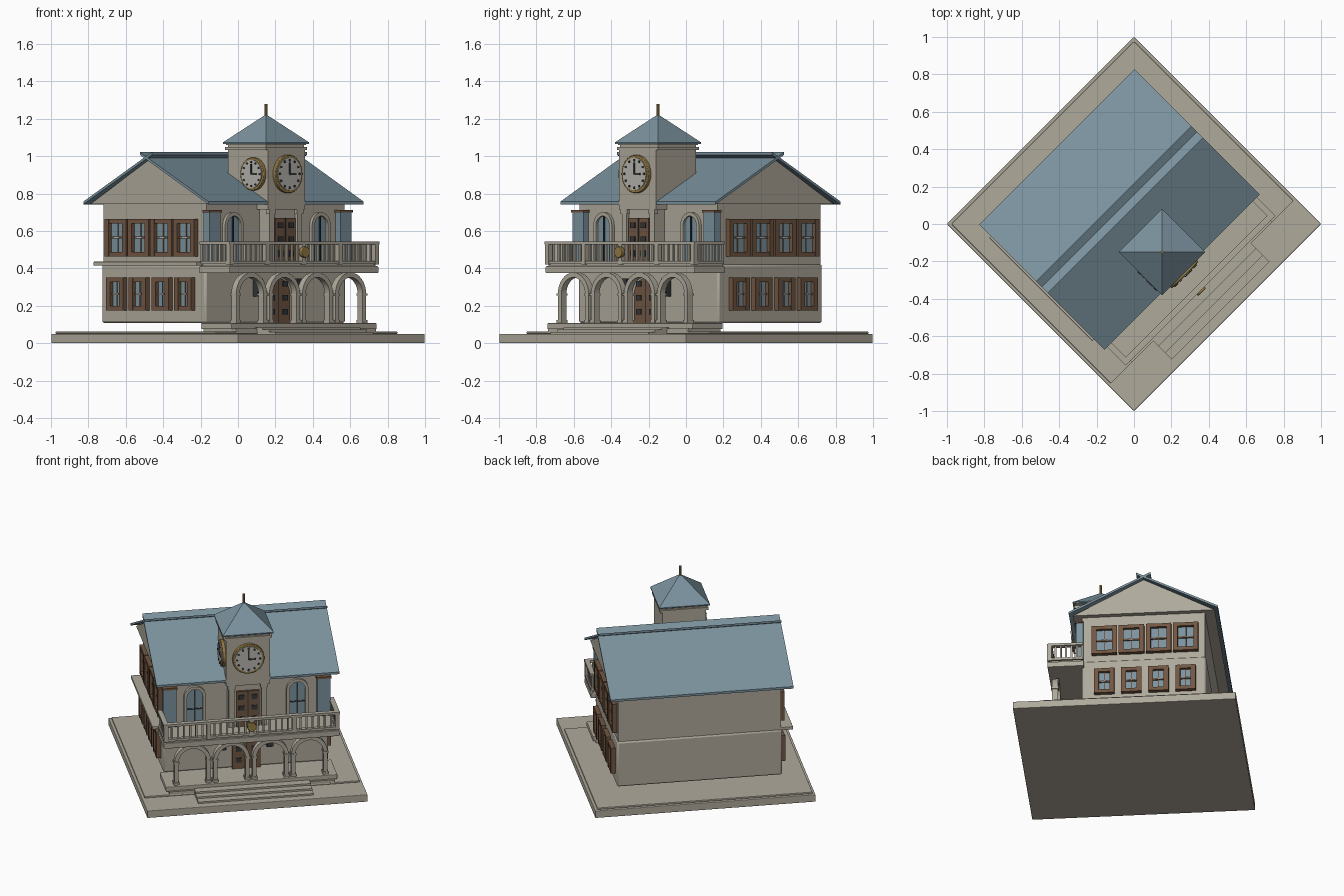
import bpy, bmesh, math
from mathutils import Matrix

if "Cube" in bpy.data.objects:
    bpy.data.objects.remove(bpy.data.objects["Cube"])

TURN = Matrix.Rotation(math.radians(45), 4, 'Z')   # house stands diagonally on its frame


def material(name, r, g, b):
    m = bpy.data.materials.new(name)
    m.diffuse_color = (r, g, b, 1)
    m.use_nodes = True
    m.node_tree.nodes["Principled BSDF"].inputs["Base Color"].default_value = m.diffuse_color
    return m


STONE = material("stone", .43, .40, .33)
SLATE = material("slate_blue", .20, .29, .345)
WOOD = material("brown_wood", .17, .095, .055)
DARK = material("dark_iron", .035, .038, .042)
GOLD = material("old_gold", .30, .20, .06)
DIAL = material("dial_grey", .48, .47, .43)

# wall-facing frames: (along wall, outward distance, height) -> house coordinates
SIDES = {
    "front": lambda a, d, z: (a, -d, z),
    "left": lambda a, d, z: (-d, a, z),
    "right": lambda a, d, z: (d, a, z),
}


class Part:
    """One named object collected from several solids of one material."""

    def __init__(self, name, mat):
        self.name, self.mat, self.bm = name, mat, bmesh.new()

    def loft(self, rings):
        vs = [[self.bm.verts.new(p) for p in r] for r in rings]
        n = len(vs[0])
        self.bm.faces.new(vs[0])
        self.bm.faces.new(vs[-1][::-1])
        for a, b in zip(vs, vs[1:]):
            for i in range(n):
                self.bm.faces.new((a[i], b[i], b[(i + 1) % n], a[(i + 1) % n]))
        return self

    def box(self, x0, x1, y0, y1, z0, z1):
        base = [(x0, y0), (x1, y0), (x1, y1), (x0, y1)]
        return self.loft([[(x, y, z) for x, y in base] for z in (z0, z1)])

    def plate(self, side, pts, d0, d1):
        f = SIDES[side]
        return self.loft([[f(a, d, z) for a, z in pts] for d in (d0, d1)])

    def panel(self, side, a0, a1, d0, d1, z0, z1):
        return self.plate(side, [(a0, z0), (a1, z0), (a1, z1), (a0, z1)], d0, d1)

    def done(self, bevel=0, smooth=False):
        bmesh.ops.recalc_face_normals(self.bm, faces=self.bm.faces)
        self.bm.transform(TURN)
        me = bpy.data.meshes.new(self.name)
        self.bm.to_mesh(me)
        self.bm.free()
        me.materials.append(self.mat)
        ob = bpy.data.objects.new(self.name, me)
        bpy.context.collection.objects.link(ob)
        if bevel:
            mod = ob.modifiers.new("soft_edges", 'BEVEL')
            mod.width, mod.segments = bevel, 2
        if smooth:
            bpy.context.view_layer.objects.active = ob
            ob.select_set(True)
            bpy.ops.object.shade_smooth_by_angle(angle=math.radians(35))
            ob.select_set(False)
        return ob


def arc(c, zc, r, n=16, full=False):
    span = 2 * math.pi if full else math.pi
    return [(c + r * math.cos(span * i / n), zc + r * math.sin(span * i / n))
            for i in range(n if full else n + 1)]


def arch_shape(c, z0, zc, r):
    return [(c + r, z0)] + arc(c, zc, r) + [(c - r, z0)]


def arch_band(c, z0, zc, ro, ri):
    return arch_shape(c, z0, zc, ro) + arch_shape(c, z0, zc, ri)[::-1]


# --- ground, porch and steps
Part("ground_slab", STONE).box(-.707, .707, -.707, .707, 0, .05).done(.004)
Part("paving", STONE).box(-.69, .69, -.516, .69, .05, .062).done(.003)
Part("porch_floor", STONE).box(-.55, .55, -.50, -.27, .075, .108).done(.004)
Part("porch_footing", STONE).box(-.53, .53, -.515, -.27, .055, .08).done()
steps = Part("steps", STONE)
for i in range(3):
    steps.box(-.37, .37, -.655 + .05 * i, -.5, .05, .061 + .012 * i)
steps.done()

# --- walls
Part("lower_walls", STONE).box(-.53, .53, -.285, .503, .108, .422).done(.012, True)
Part("upper_walls", STONE).box(-.523, .523, -.283, .495, .42, .76).done()
Part("side_ledge", STONE).box(-.60, -.50, -.285, .495, .415, .436).done(.003)

# --- roof: two slabs that cross at the ridge, over a gabled attic
RIDGE, EAVE = .11, .473
attic = Part("attic_gable", STONE)
attic.loft([[(x, RIDGE - .45, .745), (x, RIDGE + .45, .745), (x, RIDGE, .985)] for x in (-.555, .555)])
attic.done()
for name, s in (("front_roof", -1), ("back_roof", 1)):
    low, high = RIDGE + s * EAVE, RIDGE - s * .045
    Part(name, SLATE).loft([[(x, low, .742), (x, low, .757), (x, high, 1.022), (x, high, 1.007)]
                            for x in (-.587, .587)]).done()

# --- clock tower
Part("tower_shaft", STONE).box(-.14, .14, -.366, -.065, .715, 1.035).done()
Part("tower_bay", STONE).box(-.12, .12, -.345, -.27, .42, .72).done()
pil = Part("tower_pilasters", STONE)
for s in (-1, 1):
    pil.box(s * .105 - .018, s * .105 + .018, -.362, -.34, .42, .70)
    pil.box(s * .105 - .024, s * .105 + .024, -.366, -.34, .69, .72)
pil.done()
CY = -.212
cornice = Part("tower_cornice", STONE)
for h, z0, z1 in ((.155, 1.033, 1.05), (.143, 1.05, 1.068), (.152, 1.06, 1.072)):
    cornice.box(-h, h, CY - h, CY + h, z0, z1)
cornice.done()
spread = [(-1, -1), (1, -1), (1, 1), (-1, 1)]
Part("tower_roof", SLATE).loft([[(x * h, CY + y * h, z) for x, y in spread]
                                for h, z in ((.163, 1.066), (.163, 1.074), (.004, 1.22))]).done()
Part("spire", GOLD).loft([[(x, CY + y, z) for x, y in arc(0, 0, .008, 8, True)]
                          for z in (1.2, 1.28)]).done()


# --- clocks showing three o'clock
def clock(side, c, z, r, d):
    Part("clock_rim", GOLD).plate(side, arc(c, z, r, 32, True), d, d + .022).done(.003, True)
    Part("clock_dial", DIAL).plate(side, arc(c, z, r * .86, 32, True), d, d + .027).done()
    marks = Part("clock_hands", DARK)
    marks.panel(side, c - .005, c + .005, d + .02, d + .032, z, z + r * .6)
    turn = -1 if side == "left" else 1
    marks.panel(side, *sorted((c, c + turn * r * .45)), d + .02, d + .032, z - .005, z + .005)
    for i in range(12):
        a = math.pi * i / 6
        marks.plate(side, arc(c + r * .73 * math.cos(a), z + r * .73 * math.sin(a), r * .075, 6, True),
                    d + .02, d + .031)
    marks.done()


clock("front", 0, .905, .102, .364)
clock("left", -.265, .905, .088, .138)


# --- sash windows on both gable ends
def sash_window(side, c, w, z0, z1, wall):
    b, zm = .03, (z0 + z1) / 2
    frame = Part("window_frame", WOOD)
    for s in (-1, 1):
        frame.panel(side, c + s * (w - b / 2) - b / 2, c + s * (w - b / 2) + b / 2, wall - .01, wall + .03, z0, z1)
    frame.panel(side, c - w, c + w, wall - .01, wall + .028, z0, z0 + b * .8)
    frame.panel(side, c - w, c + w, wall - .01, wall + .028, z1 - b * .8, z1)
    frame.done()
    Part("window_glass", SLATE).panel(side, c - w + b, c + w - b, wall - .01, wall + .008, z0 + .02, z1 - .02).done()
    bars = Part("window_bars", WOOD)
    bars.panel(side, c - w + b, c + w - b, wall, wall + .016, zm - .006, zm + .006)
    bars.panel(side, c - .003, c + .003, wall, wall + .012, z0 + .02, z1 - .02)
    bars.done()
    Part("window_latch", DIAL).panel(side, c - .02, c + .02, wall, wall + .02, zm - .003, zm + .004).done()


for side in ("left", "right"):
    for i in range(4):
        c = .117 + .172 * (i - 1.5)
        sash_window(side, c, .08, .465, .665, .523)
        sash_window(side, c, .064, .175, .352, .53)

# --- arched windows and corner panels on the upper front
for s in (-1, 1):
    c = s * .329
    Part("arched_frame", STONE).plate("front", arch_band(c, .44, .63, .07, .05), .28, .302).done()
    Part("arched_glass", SLATE).plate("front", arch_shape(c, .44, .63, .052), .28, .288).done()
    bars = Part("arched_bars", DARK)
    bars.panel("front", c - .004, c + .004, .28, .294, .44, .68)
    bars.panel("front", c - .05, c + .05, .28, .293, .536, .544)
    bars.done()
    c = s * .495
    Part("corner_panel", SLATE).panel("front", c - .042, c + .042, .275, .322, .44, .705).done()
    Part("corner_cap", WOOD).panel("front", c - .048, c + .048, .275, .327, .70, .713).done()


# --- double doors with iron panels
def door(name, w, z0, z1, d, arched):
    shape = arch_shape(0, z0, z1 - w, w) if arched else [(w, z0), (w, z1), (-w, z1), (-w, z0)]
    Part(name, WOOD).plate("front", shape, d - .03, d + .012).done()
    iron = Part(name + "_panels", DARK)
    for s in (-1, 1):
        for i in range(3):
            z = z0 + .045 + i * .075
            iron.panel("front", s * w * .55 - .018, s * w * .55 + .018, d, d + .018, z, z + .03)
    iron.panel("front", -.003, .003, d, d + .015, z0, z1)
    iron.done()


door("balcony_door", .075, .42, .67, .348, False)
door("entrance_door", .09, .108, .35, .292, True)
lamps = Part("wall_lamps", DARK)
for s in (-1, 1):
    lamps.panel("front", s * .15 - .02, s * .15 + .02, .28, .32, .25, .345)
lamps.done()

# --- arcade under the balcony
arcade = Part("arcade", STONE)
feet = Part("arcade_feet", STONE)
for c in (-.375, -.125, .125, .375):
    arcade.plate("front", arch_band(c, .108, .262, .116, .09), .44, .478)
    for s in (-1, 1):
        a = c + s * .103
        feet.panel("front", a - .018, a + .018, .435, .483, .108, .125)
        feet.panel("front", a - .018, a + .018, .435, .483, .255, .267)
arcade.done(smooth=True)
feet.done()

# --- balcony with railing
Part("balcony_floor", STONE).box(-.563, .563, -.50, -.27, .375, .412).done(.004)
Part("balcony_edge", STONE).box(-.55, .55, -.488, -.27, .41, .425).done()
rail = Part("balcony_rail", STONE)
for z0, z1, h in ((.424, .44, .013), (.527, .543, .016)):
    rail.box(-.55 - h, .55 + h, -.487 - h, -.487 + h, z0, z1)
    for s in (-1, 1):
        rail.box(s * .55 - h, s * .55 + h, -.487, -.275, z0, z1)
for x in (-.55, -.275, 0, .275, .55):
    rail.box(x - .014, x + .014, -.502, -.473, .42, .54)
rail.done()
bal = Part("balusters", STONE)
for i in range(29):
    x = -.55 + 1.1 * i / 28
    bal.box(x - .006, x + .006, -.493, -.481, .435, .53)
for s in (-1, 1):
    for i in range(6):
        y = -.45 + .034 * i
        bal.box(s * .55 - .006, s * .55 + .006, y - .006, y + .006, .435, .53)
bal.done()
Part("balcony_medallion", GOLD).plate("front", arc(0, .487, .03, 16, True), .49, .515).done(.004)
